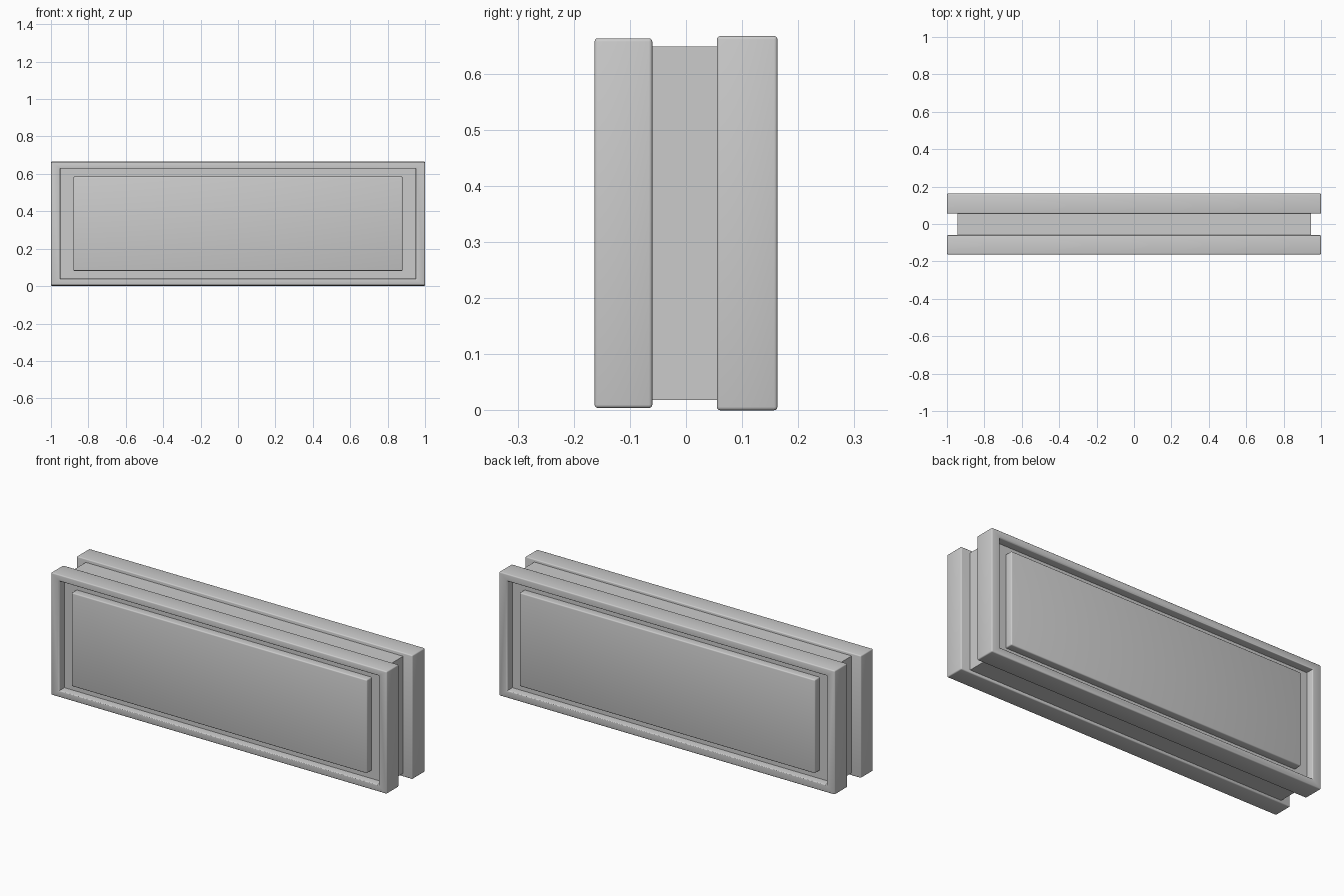
import bpy
import bmesh
import math

if "Cube" in bpy.data.objects:
    bpy.data.objects.remove(bpy.data.objects["Cube"])

MID_Z = 0.3335


def finish(name, bm, bevel=0.0):
    """Round the convex edges, then turn the bmesh into a smooth-shaded object."""
    bmesh.ops.recalc_face_normals(bm, faces=bm.faces)
    if bevel:
        edges = [e for e in bm.edges
                 if e.is_convex and e.calc_face_angle(0) > math.radians(30)]
        bmesh.ops.bevel(bm, geom=edges, offset=bevel, segments=3,
                        profile=0.5, affect='EDGES', clamp_overlap=True)
    mesh = bpy.data.meshes.new(name)
    bm.to_mesh(mesh)
    bm.free()
    obj = bpy.data.objects.new(name, mesh)
    bpy.context.collection.objects.link(obj)
    bpy.ops.object.select_all(action='DESELECT')
    obj.select_set(True)
    bpy.context.view_layer.objects.active = obj
    bpy.ops.object.shade_smooth_by_angle(angle=math.radians(40))
    return obj


def stepped_block(name, steps, bevel=0.0):
    """Join rectangles (half width, half height, y) in order and cap both ends."""
    bm = bmesh.new()
    rings = [[bm.verts.new((sx * hx, y, MID_Z + sz * hz))
              for sx, sz in ((-1, -1), (1, -1), (1, 1), (-1, 1))]
             for hx, hz, y in steps]
    for a, b in zip(rings, rings[1:]):
        for i in range(4):
            j = (i + 1) % 4
            bm.faces.new((a[i], a[j], b[j], b[i]))
    bm.faces.new(rings[0])
    bm.faces.new(rings[-1])
    return finish(name, bm, bevel)


# Central core between the two framed faces
stepped_block("core", [(0.945, 0.315, -0.07), (0.945, 0.315, 0.065)])

# Framed tray and raised panel on each face; the rear tray is slightly larger
for side, s, half_h, inner in (("front", -1, 0.3295, 0.060),
                               ("back", 1, 0.3335, 0.055)):
    stepped_block(side + "_frame", [
        (1.0, half_h, s * inner),
        (1.0, half_h, s * 0.163),
        (0.95, 0.294, s * 0.163),
        (0.95, 0.294, s * 0.12),
    ], 0.006)
    stepped_block(side + "_panel", [
        (0.88, 0.252, s * 0.11),
        (0.88, 0.252, s * 0.161),
    ], 0.006)
